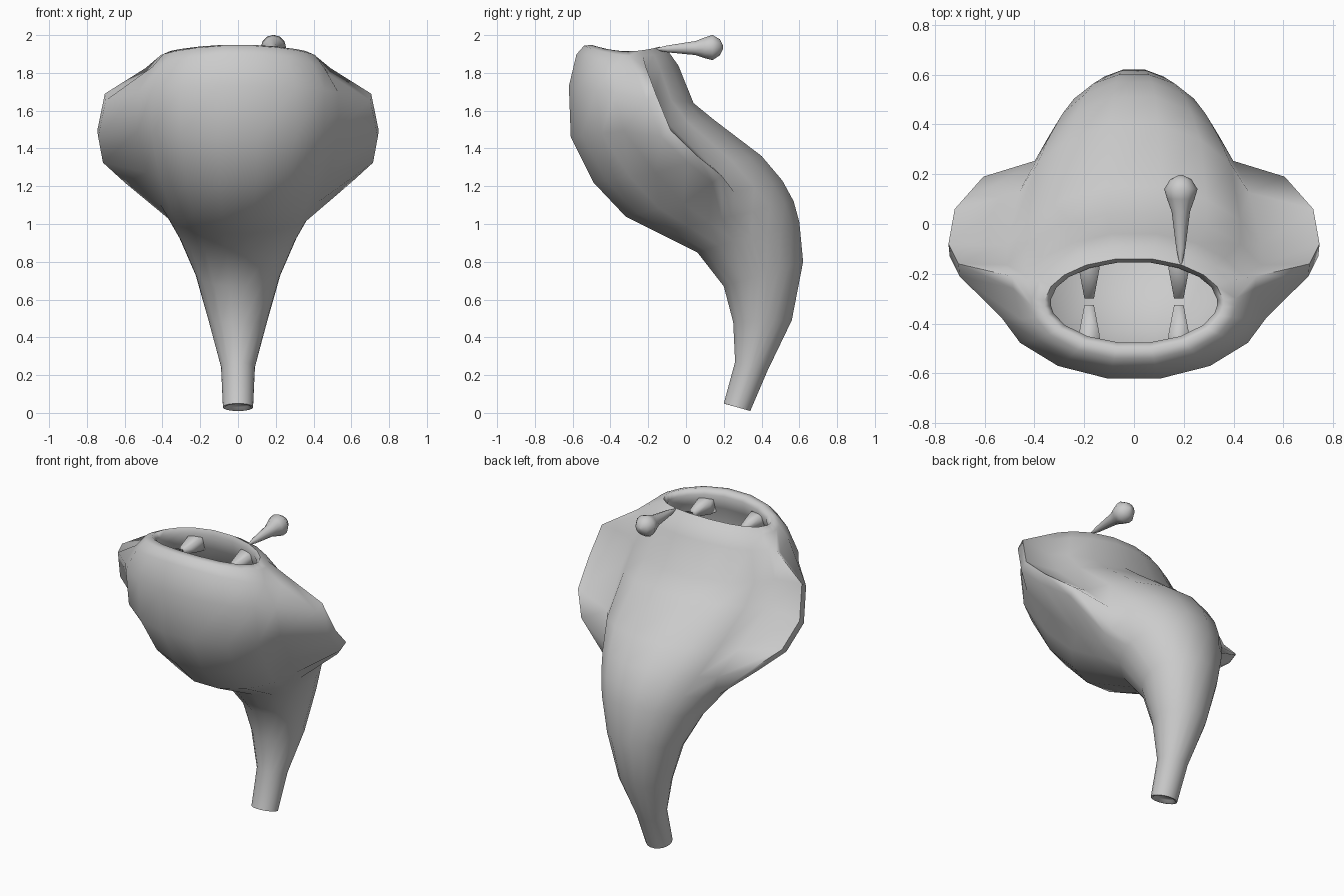
import bpy, bmesh, math
from mathutils import Vector

if "Cube" in bpy.data.objects:
    bpy.data.objects.remove(bpy.data.objects["Cube"])

skin = bpy.data.materials.new("grey")
skin.diffuse_color = (0.6, 0.6, 0.6, 1)
skin.use_nodes = True
skin.node_tree.nodes["Principled BSDF"].inputs["Base Color"].default_value = skin.diffuse_color


def build(name, rings, angle=50):
    """Skin a list of equal-length point rings into one capped smooth object."""
    bm = bmesh.new()
    rows = [[bm.verts.new(p) for p in r] for r in rings]
    n = len(rows[0])
    for a, b in zip(rows, rows[1:]):
        for i in range(n):
            j = (i + 1) % n
            bm.faces.new((a[i], a[j], b[j], b[i]))
    bm.faces.new(rows[0][::-1])
    bm.faces.new(rows[-1])
    bmesh.ops.recalc_face_normals(bm, faces=bm.faces)
    me = bpy.data.meshes.new(name)
    bm.to_mesh(me)
    bm.free()
    me.materials.append(skin)
    ob = bpy.data.objects.new(name, me)
    bpy.context.collection.objects.link(ob)
    bpy.ops.object.select_all(action='DESELECT')
    ob.select_set(True)
    bpy.context.view_layer.objects.active = ob
    bpy.ops.object.shade_smooth_by_angle(angle=math.radians(angle))
    return ob


# Ring angles from front to back; numbers 4 and 5 carry the fin rim
half_angles = [11.25, 33.75, 56.25, 75, 86, 94, 112, 129, 148, 168.75]
angles = half_angles + [360 - a for a in reversed(half_angles)]


def body_ring(fy, fz, by, bz, w, drop=0):
    """Oval from a front point to a back point; drop lowers the two sides."""
    f, b = Vector((0, fy, fz)), Vector((0, by, bz))
    mid, half = (f + b) / 2, (f - b) / 2 / math.cos(math.radians(11.25))
    pts = []
    for a in angles:
        c, s = math.cos(math.radians(a)), math.sin(math.radians(a))
        pts.append(mid + half * c + Vector((w * s, 0, -drop * s * s)))
    return pts


# Body: curved stem swelling to a bulb, over the lip and down into the mouth
profile = [
    (0.225, 0.06, 0.325, 0.03, 0.062), (0.212, 0.046, 0.328, 0.014, 0.068),
    (0.20, 0.05, 0.34, 0.01, 0.08), (0.26, 0.27, 0.43, 0.22, 0.09),
    (0.25, 0.48, 0.56, 0.49, 0.155), (0.20, 0.67, 0.62, 0.80, 0.225),
    (0.06, 0.85, 0.60, 1.01, 0.31), (-0.14, 0.95, 0.57, 1.12, 0.37),
    (-0.32, 1.04, 0.51, 1.23, 0.43),
    (-0.49, 1.22, 0.40, 1.36, 0.50), (-0.61, 1.46, 0.15, 1.55, 0.55),
    (-0.62, 1.73, 0.04, 1.64, 0.55), (-0.58, 1.90, -0.04, 1.84, 0.47, 0.05),
    (-0.54, 1.945, -0.09, 1.91, 0.41, 0.035), (-0.50, 1.95, -0.14, 1.94, 0.36, 0.03),
    (-0.475, 1.92, -0.155, 1.91, 0.335, 0.03), (-0.50, 1.83, -0.13, 1.81, 0.37),
    (-0.55, 1.70, -0.03, 1.62, 0.47), (-0.54, 1.47, 0.08, 1.51, 0.47),
    (-0.43, 1.26, 0.32, 1.34, 0.42), (-0.27, 1.12, 0.42, 1.22, 0.34),
    (0.0, 1.05, 0.42, 1.13, 0.2)]
rings = [body_ring(*p) for p in profile]

# Side fins: the flanks of the bulb rings are drawn out to a thick rim
fin_rim = {8: (0.60, 0.14, 1.22), 9: (0.715, 0.01, 1.325), 10: (0.74, -0.13, 1.46),
           11: (0.70, -0.21, 1.655), 12: (0.485, -0.26, 1.79)}
thickness = Vector((0.005, 0.05, 0.035))
for k, p in fin_rim.items():
    for i, q in ((4, Vector(p)), (5, Vector(p) + thickness)):
        rings[k][i] = q
        rings[k][len(angles) - 1 - i] = Vector((-q.x, q.y, q.z))
build("body", rings, angle=80)

# Antenna: thin stalk widening to a round tip, lying back from the lip
stalk = [(-0.165, 0.004), (-0.10, 0.018), (0.05, 0.037), (0.10, 0.055),
         (0.14, 0.067), (0.18, 0.042), (0.196, 0.008)]
build("antenna", [[(0.188 + r * math.cos(a * math.pi / 6), y,
                    1.925 + 0.03 * (y + 0.165) + r * math.sin(a * math.pi / 6))
                   for a in range(12)] for y, r in stalk], angle=60)

# Teeth: blunt square pegs pointing inward from the front and back of the mouth
for label, base, tip in (("front", -0.51, -0.325), ("back", -0.11, -0.30)):
    for x in (-0.18, 0.18):
        peg = []
        for k, r in ((0, 0.045), (0.35, 0.042), (1, 0.019)):
            y = base + (tip - base) * k
            peg.append([(x + r * u, y, 1.84 + r * v)
                        for u, v in ((-1, -1), (1, -1), (1, 1), (-1, 1))])
        build(label + "_tooth", peg, angle=95)
